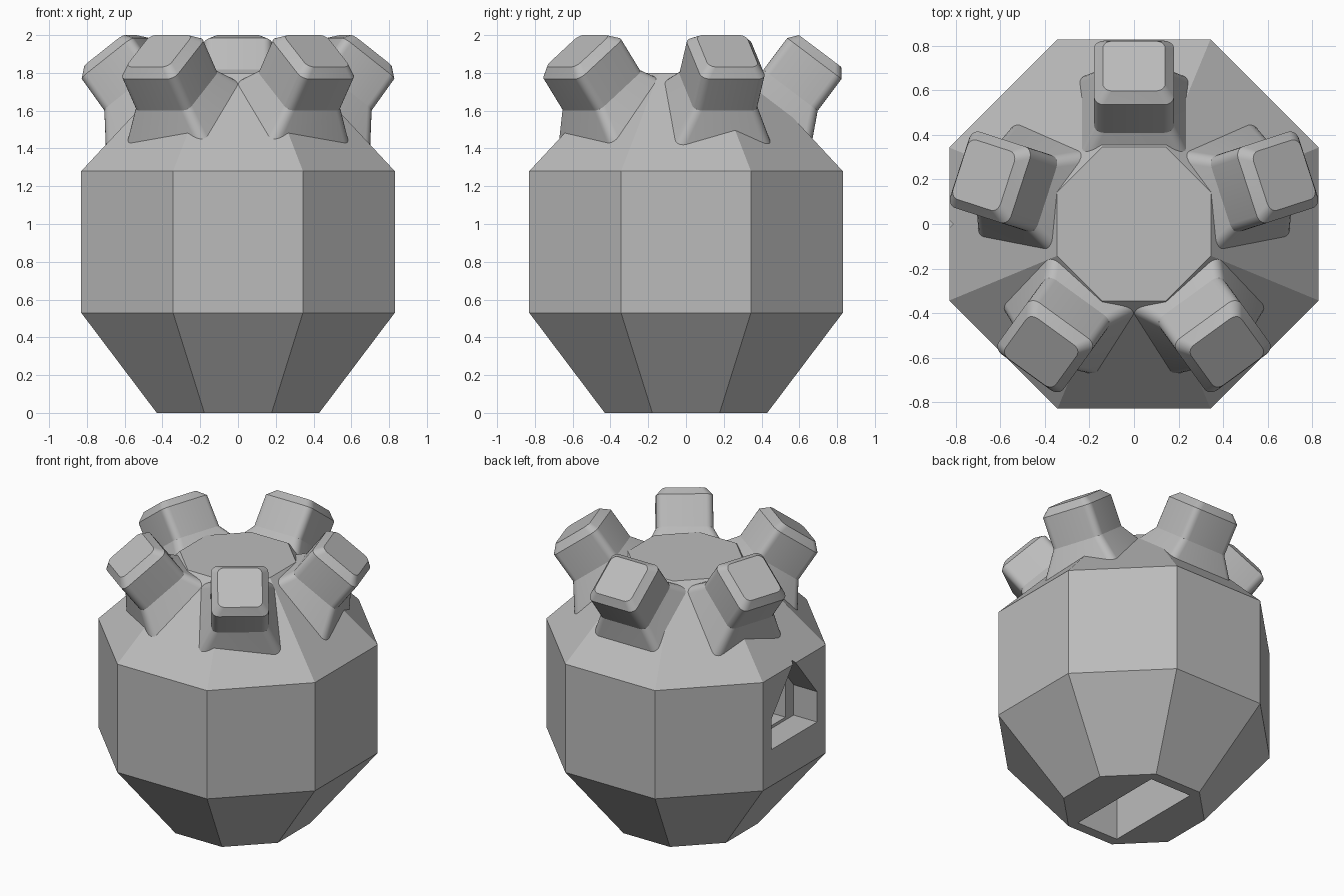
import bpy, bmesh, math
from mathutils import Matrix, Vector

cube = bpy.data.objects.get("Cube")
if cube:
    bpy.data.objects.remove(cube, do_unlink=True)

grey = bpy.data.materials.new("plain_grey")
grey.use_nodes = True
COLOUR = (0.5, 0.5, 0.5, 1)
grey.diffuse_color = COLOUR
grey.node_tree.nodes["Principled BSDF"].inputs["Base Color"].default_value = COLOUR


def make_object(name, bm):
    bmesh.ops.recalc_face_normals(bm, faces=bm.faces)
    mesh = bpy.data.meshes.new(name)
    bm.to_mesh(mesh)
    bm.free()
    mesh.materials.append(grey)
    obj = bpy.data.objects.new(name, mesh)
    bpy.context.collection.objects.link(obj)
    return obj


def loft(rings):
    """Closed solid through a stack of equal-length point rings."""
    bm = bmesh.new()
    loops = [[bm.verts.new(p) for p in ring] for ring in rings]
    n = len(loops[0])
    for a, b in zip(loops, loops[1:]):
        for i in range(n):
            j = (i + 1) % n
            bm.faces.new((a[i], a[j], b[j], b[i]))
    bm.faces.new(loops[0])
    bm.faces.new(loops[-1])
    return bm


def octagon(apothem, z):
    r = apothem / math.cos(math.pi / 8)
    angles = [math.pi / 8 + k * math.pi / 4 for k in range(8)]
    return [(r * math.cos(a), r * math.sin(a), z) for a in angles]


def rounded_square(half, radius, z, steps=5):
    points = []
    for quarter in range(4):
        base = quarter * math.pi / 2
        c = Vector((half - radius, half - radius, z))
        c.rotate(Matrix.Rotation(base, 3, "Z"))
        for s in range(steps + 1):
            a = base + s / steps * math.pi / 2
            points.append((c.x + radius * math.cos(a), c.y + radius * math.sin(a), z))
    return points


def carve(target, name, profile, shift):
    """Cut a prism, made by moving a profile along shift, out of target."""
    ends = [profile, [Vector(p) + Vector(shift) for p in profile]]
    cutter = make_object(name, loft(ends))
    cutter.hide_render = True
    mod = target.modifiers.new(name, "BOOLEAN")
    mod.operation = "DIFFERENCE"
    mod.solver = "EXACT"
    mod.object = cutter
    bpy.context.view_layer.objects.active = target
    bpy.ops.object.modifier_apply(modifier=name)
    bpy.data.objects.remove(cutter, do_unlink=True)


# Faceted eight-sided body
body = make_object("body", loft([
    octagon(0.43, 0), octagon(0.83, 0.53), octagon(0.83, 1.28), octagon(0.345, 1.8)]))

# House-shaped niche on the -x side, with a narrower slot behind it
house = [(-0.25, 0.78), (0.25, 0.78), (0.25, 0.99), (0, 1.30), (-0.25, 0.99)]
carve(body, "niche", [(-1, y, z) for y, z in house], (0.35, 0, 0))
slot = [(-0.16, 0.8), (0.16, 0.8), (0.16, 1.08), (-0.16, 1.08)]
carve(body, "niche_slot", [(-0.7, y, z) for y, z in slot], (0.35, 0, 0))

# Rectangular shaft in the base
corners = [(-0.16, -0.36), (0.16, -0.36), (0.16, 0.36), (-0.16, 0.36)]
carve(body, "base_shaft", [(x, y, -0.1) for x, y in corners], (0, 0, 0.7))

# Five outward-leaning knobs: flared foot, straight neck, chamfered cap
knob_rings = [(0.29, 0.05, -0.48), (0.18, 0.045, -0.26),
              (0.18, 0.045, -0.05), (0.14, 0.04, 0)]
tilt = Matrix.Rotation(math.radians(37), 4, "Y")
place = Matrix.Translation((0.71, 0, 1.916))
for k in range(5):
    bm = loft([rounded_square(*ring) for ring in knob_rings])
    turn = Matrix.Rotation(math.radians(90 + 72 * k), 4, "Z")
    bm.transform(turn @ place @ tilt)
    knob = make_object(f"knob_{k + 1}", bm)
    bpy.ops.object.select_all(action="DESELECT")
    knob.select_set(True)
    bpy.context.view_layer.objects.active = knob
    bpy.ops.object.shade_smooth_by_angle(angle=math.radians(25))
